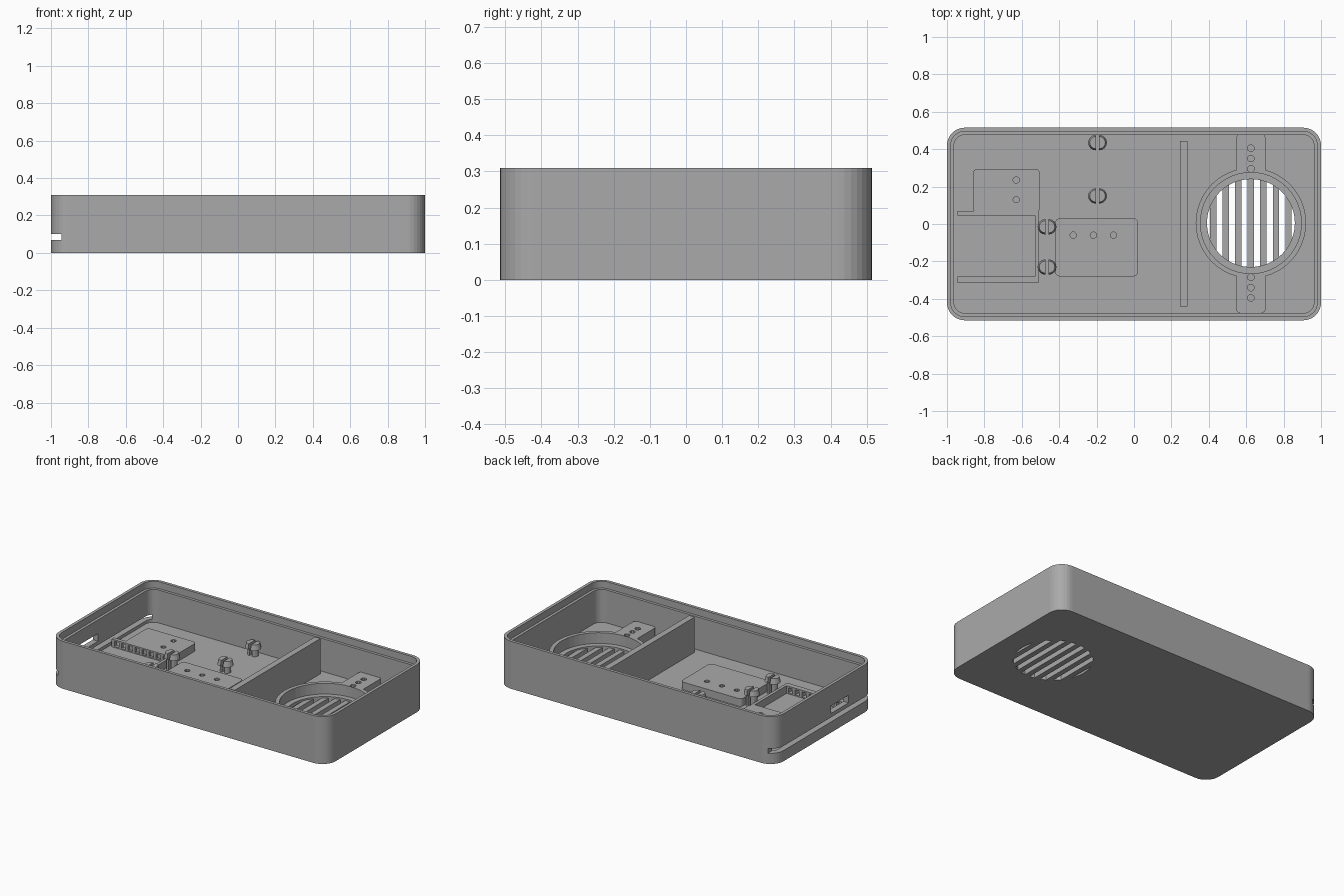
import bpy
import bmesh
import math

if "Cube" in bpy.data.objects:
    bpy.data.objects.remove(bpy.data.objects["Cube"])

# One plain grey plastic
GREY = (0.4, 0.4, 0.4, 1)
plastic = bpy.data.materials.new("grey plastic")
plastic.use_nodes = True
plastic.diffuse_color = GREY
plastic.node_tree.nodes["Principled BSDF"].inputs["Base Color"].default_value = GREY

FLOOR = 0.05
HEIGHT = 0.31
HALF_Y = 0.515
SPEAKER = (0.625, 0.005)


def prism(name, points, z0, z1, scale_top=1.0, centre=(0, 0)):
    """Extrude a closed outline from z0 to z1, optionally tapering it."""
    bm = bmesh.new()
    low = [bm.verts.new((x, y, z0)) for x, y in points]
    high = [bm.verts.new((centre[0] + (x - centre[0]) * scale_top,
                          centre[1] + (y - centre[1]) * scale_top, z1)) for x, y in points]
    bm.faces.new(low[::-1])
    bm.faces.new(high)
    n = len(points)
    for i in range(n):
        j = (i + 1) % n
        bm.faces.new((low[i], low[j], high[j], high[i]))
    mesh = bpy.data.meshes.new(name)
    bm.to_mesh(mesh)
    bm.free()
    mesh.materials.append(plastic)
    obj = bpy.data.objects.new(name, mesh)
    bpy.context.collection.objects.link(obj)
    return obj


def arc(cx, cy, r, start, end, steps):
    return [(cx + r * math.cos(math.radians(start + (end - start) * i / steps)),
             cy + r * math.sin(math.radians(start + (end - start) * i / steps)))
            for i in range(steps + 1)]


def circle(cx, cy, r, sides=48):
    return arc(cx, cy, r, 0, 360, sides)[:-1]


def rounded(x0, x1, y0, y1, r, steps=8):
    return (arc(x1 - r, y1 - r, r, 0, 90, steps) + arc(x0 + r, y1 - r, r, 90, 180, steps)
            + arc(x0 + r, y0 + r, r, 180, 270, steps) + arc(x1 - r, y0 + r, r, 270, 360, steps))


def box(name, x0, x1, y0, y1, z0, z1):
    return prism(name, [(x0, y0), (x1, y0), (x1, y1), (x0, y1)], z0, z1)


def combine(obj, tool, operation="DIFFERENCE"):
    mod = obj.modifiers.new("cut", "BOOLEAN")
    mod.operation = operation
    mod.solver = "EXACT"
    mod.object = tool
    bpy.context.view_layer.objects.active = obj
    bpy.ops.object.modifier_apply(modifier=mod.name)
    bpy.data.objects.remove(tool)


def inset_outline(d):
    return rounded(-1 + d, 1 - d, -HALF_Y + d, HALF_Y - d, 0.095 - d)


# Open case with a stepped rim
case = prism("case", inset_outline(0), 0, HEIGHT)
combine(case, prism("cavity", inset_outline(0.038), FLOOR, 0.4))
combine(case, prism("rim_step", inset_outline(0.02), 0.265, 0.4))
combine(case, prism("speaker_opening", circle(*SPEAKER, 0.235), -0.1, 0.1))
# Long slit and plug opening in the end wall
combine(case, box("slit", -1.1, -0.945, -0.6, 0.6, 0.07, 0.1))
combine(case, box("plug_opening", -1.1, -0.945, -0.25, -0.07, 0.125, 0.175))

# Grille bars across the speaker opening
for k in range(-3, 4):
    x = SPEAKER[0] + k * 0.067
    reach = math.sqrt(0.237 ** 2 - (abs(k * 0.067) - 0.017) ** 2)
    box("grille_bar", x - 0.017, x + 0.017, SPEAKER[1] - reach, SPEAKER[1] + reach, 0, 0.04)

# Speaker holder: ring joined to two drilled tabs
holder = prism("speaker_holder", circle(*SPEAKER, 0.295), FLOOR, 0.12)
tabs = prism("tabs", rounded(0.547, 0.703, -0.475, 0.48, 0.02, 4), FLOOR, 0.12)
combine(holder, tabs, "UNION")
combine(holder, prism("bore", circle(*SPEAKER, 0.27), 0, 0.2))
for side in (-1, 1):
    for offset in (0.29, 0.345, 0.4):
        y = SPEAKER[1] + side * offset
        combine(holder, prism("hole", circle(SPEAKER[0], y, 0.018, 10), FLOOR + 0.01, 0.2))

# Divider between the two compartments
box("divider", 0.245, 0.285, -0.44, 0.445, FLOOR, 0.28)


# Drilled mounting plates
def plate(name, x0, x1, y0, y1, holes):
    obj = prism(name, rounded(x0, x1, y0, y1, 0.022, 4), FLOOR, 0.1)
    for x, y in holes:
        combine(obj, prism("hole", circle(x, y, 0.017, 10), FLOOR + 0.01, 0.2))


plate("rear_plate", -0.86, -0.505, 0.06, 0.295, [(-0.63, 0.235), (-0.63, 0.13)])
plate("front_plate", -0.42, 0.02, -0.28, 0.03, [(x, -0.06) for x in (-0.325, -0.217, -0.11)])

# Board tray: two side walls with square windows and a plain end wall
for y0, y1 in ((-0.315, -0.28), (0.045, 0.07)):
    wall = box("tray_side", -0.945, -0.51, y0, y1, FLOOR, 0.1)
    for i in range(8):
        x = -0.925 + i * 0.05
        combine(wall, box("window", x, x + 0.032, y0 - 0.1, y1 + 0.1, 0.057, 0.09))
box("tray_end", -0.53, -0.51, -0.28, 0.045, FLOOR, 0.1)


# Split snap posts: a thin stem with a flared, tapering head
def snap_post(x, y, top):
    for side in (0, 180):
        dx = 0.009 * math.cos(math.radians(side))
        c = (x + dx, y)
        for name, r, z0, z1, taper in (("post_stem", 0.026, FLOOR, top - 0.035, 1),
                                       ("post_head", 0.041, top - 0.035, top, 0.8)):
            prism(name, arc(*c, r, side - 90, side + 90, 8), z0, z1, taper, c)


for x, y, top in ((-0.195, 0.435, 0.13), (-0.195, 0.15, 0.13),
                  (-0.465, -0.015, 0.165), (-0.465, -0.23, 0.165)):
    snap_post(x, y, top)
